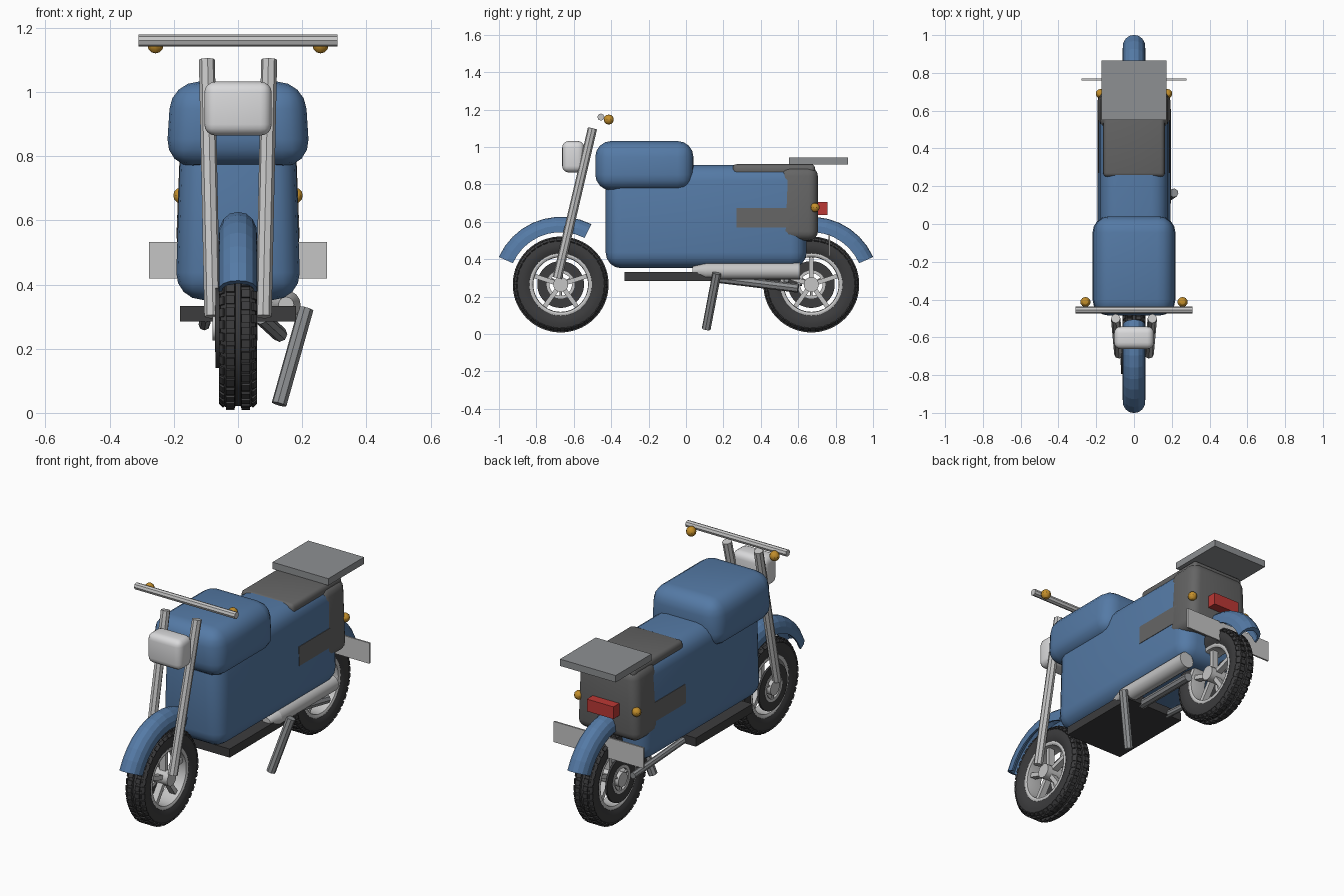
import bpy, bmesh, math
from mathutils import Vector, Matrix

if "Cube" in bpy.data.objects:
    bpy.data.objects.remove(bpy.data.objects["Cube"])


def material(name, rgb):
    m = bpy.data.materials.new(name)
    m.diffuse_color = (*rgb, 1)
    m.use_nodes = True
    m.node_tree.nodes["Principled BSDF"].inputs["Base Color"].default_value = m.diffuse_color
    return m


BLUE = material("blue paint", (0.09, 0.195, 0.38))
RUBBER = material("dark rubber", (0.045, 0.045, 0.047))
SEAT = material("seat grey", (0.13, 0.13, 0.13))
STEEL = material("mid grey metal", (0.27, 0.28, 0.29))
CHROME = material("light metal", (0.56, 0.56, 0.56))
LAMP = material("lamp white", (0.7, 0.7, 0.71))
AMBER = material("amber", (0.56, 0.28, 0.025))
RED = material("red", (0.5, 0.04, 0.035))


def finish(bm, name, mat, smooth=True):
    bmesh.ops.recalc_face_normals(bm, faces=bm.faces[:])
    me = bpy.data.meshes.new(name)
    bm.to_mesh(me)
    bm.free()
    me.materials.append(mat)
    ob = bpy.data.objects.new(name, me)
    bpy.context.collection.objects.link(ob)
    if smooth:
        bpy.ops.object.select_all(action='DESELECT')
        ob.select_set(True)
        bpy.context.view_layer.objects.active = ob
        bpy.ops.object.shade_smooth_by_angle(angle=math.radians(30))
    return ob


def box(name, mat, w, y, z, bevel=0, top_w=None, segments=4):
    """Box of half width w (top_w at the top), between y and z limits."""
    bm = bmesh.new()
    bmesh.ops.create_cube(bm, size=1)
    for v in bm.verts:
        half = w if v.co.z < 0 or top_w is None else top_w
        v.co = (math.copysign(half, v.co.x), y[v.co.y > 0], z[v.co.z > 0])
    if bevel:
        bmesh.ops.bevel(bm, geom=bm.edges[:], offset=bevel, segments=segments,
                        profile=0.5, affect='EDGES', clamp_overlap=True)
    return finish(bm, name, mat, bool(bevel))


def add_rod(bm, a, b, r, sides, r2=None):
    a, b = Vector(a), Vector(b)
    rot = (b - a).to_track_quat('Z', 'Y').to_matrix().to_4x4()
    bmesh.ops.create_cone(bm, cap_ends=True, segments=sides, radius1=r,
                          radius2=r if r2 is None else r2, depth=(b - a).length,
                          matrix=Matrix.Translation((a + b) / 2) @ rot)


def rod(name, mat, a, b, r, sides=8, smooth=False):
    bm = bmesh.new()
    add_rod(bm, a, b, r, sides)
    return finish(bm, name, mat, smooth)


def ball(name, mat, loc, r):
    bm = bmesh.new()
    bmesh.ops.create_uvsphere(bm, u_segments=10, v_segments=6, radius=r,
                              matrix=Matrix.Translation(loc))
    return finish(bm, name, mat)


def sweep(name, mat, profile, cy, cz, a0=0, a1=360, steps=48, smooth=True):
    """Sweep a closed (x, radius) section about an axle parallel to x."""
    bm = bmesh.new()
    full = a1 - a0 == 360
    rings = []
    for i in range(steps if full else steps + 1):
        a = math.radians(a0 + (a1 - a0) * i / steps)
        rings.append([bm.verts.new((x, cy + r * math.cos(a), cz + r * math.sin(a)))
                      for x, r in profile])
    n = len(profile)
    for i in range(steps):
        p, q = rings[i], rings[(i + 1) % len(rings)]
        for k in range(n):
            bm.faces.new((p[k], p[(k + 1) % n], q[(k + 1) % n], q[k]))
    if not full:
        bm.faces.new(rings[0])
        bm.faces.new(rings[-1])
    return finish(bm, name, mat, smooth)


def mirrored(half):
    """Close a section given from the centre outwards on the +x side."""
    return half + [(-x, r) for x, r in reversed(half) if x > 0]


AXLE_Z = 0.265


def wheel(tag, cy):
    # tyre with a centre groove and raised tread blocks
    tyre = [(0.008, 0.243), (0.01, 0.25), (0.036, 0.249), (0.054, 0.235),
            (0.059, 0.212), (0.057, 0.185), (0.046, 0.163)]
    sweep(tag + "_tyre", RUBBER, mirrored(tyre), cy, AXLE_Z)
    bm = bmesh.new()
    for i in range(40):
        for side in (-1, 1):
            a = 2 * math.pi * (i + 0.25 * side) / 40
            rot = Matrix.Translation((0, cy, AXLE_Z)) @ Matrix.Rotation(a, 4, 'X')
            for x, r, tilt, w in ((0.024, 0.25, 0, 0.027), (0.049, 0.238, -0.75, 0.018)):
                bmesh.ops.create_cube(bm, size=1, matrix=rot
                                      @ Matrix.Translation((side * x, r, 0))
                                      @ Matrix.Rotation(side * tilt, 4, 'Z')
                                      @ Matrix.Diagonal((w, 0.012, 0.026, 1)))
    finish(bm, tag + "_tread", RUBBER, False)
    # rim, five spokes and hub
    sweep(tag + "_rim", CHROME, mirrored([(0.03, 0.158), (0.048, 0.168), (0.05, 0.158),
                                          (0.046, 0.148), (0.03, 0.146)]), cy, AXLE_Z)
    bm = bmesh.new()
    for i in range(5):
        a = math.radians(90 + 72 * i)
        bmesh.ops.create_cube(bm, size=1, matrix=Matrix.Translation((0.012, cy, AXLE_Z))
                              @ Matrix.Rotation(a, 4, 'X')
                              @ Matrix.Translation((0, 0.09, 0))
                              @ Matrix.Diagonal((0.035, 0.125, 0.024, 1)))
    finish(bm, tag + "_spokes", CHROME, False)
    rod(tag + "_hub", CHROME, (-0.08, cy, AXLE_Z), (0.06, cy, AXLE_Z), 0.04, 20, True)
    # brake disc and its carrier on the left
    sweep(tag + "_brake_disc", RUBBER, [(-0.07, 0.075), (-0.07, 0.125), (-0.058, 0.125),
                                        (-0.058, 0.075)], cy, AXLE_Z)
    sweep(tag + "_disc_carrier", CHROME, [(-0.072, 0.06), (-0.072, 0.076),
                                          (-0.058, 0.076), (-0.058, 0.06)], cy, AXLE_Z)
    for i in range(3):
        a = math.radians(30 + 120 * i)
        rod(tag + "_carrier_arm", CHROME, (-0.065, cy, AXLE_Z),
            (-0.065, cy + 0.068 * math.cos(a), AXLE_Z + 0.068 * math.sin(a)), 0.007, 6)


# wheels and arched fenders
fender = [(0, 0.362), (0.025, 0.357), (0.045, 0.34), (0.057, 0.315), (0.06, 0.28),
          (0.05, 0.28), (0.047, 0.305), (0.036, 0.325), (0, 0.34)]
section = fender + [(-x, r) for x, r in reversed(fender) if x > 0]
for tag, cy, a0, a1 in (("front", -0.67, 63, 156), ("rear", 0.67, 24, 117)):
    wheel(tag, cy)
    sweep(tag + "_fender", BLUE, section, cy, AXLE_Z, a0, a1, 9, False)

# bodywork
box("body", BLUE, 0.195, (-0.43, 0.645), (0.352, 0.905), 0.085, 0.177)
box("tank", BLUE, 0.225, (-0.485, 0.04), (0.768, 1.032), 0.085, 0.208)
box("tail", SEAT, 0.194, (0.50, 0.705), (0.50, 0.895), 0.05, 0.178)
box("seat", SEAT, 0.165, (0.25, 0.69), (0.853, 0.908), 0.02, 0.16, 3)
box("side_panel", SEAT, 0.1905, (0.27, 0.57), (0.57, 0.675), 0, 0.187)
box("floorboard", RUBBER, 0.18, (-0.33, 0.17), (0.285, 0.333))

# rear equipment
box("luggage_rack", STEEL, 0.172, (0.55, 0.865), (0.907, 0.945))
box("tail_lamp", RED, 0.082, (0.69, 0.757), (0.637, 0.705))
box("rear_plate", CHROME, 0.277, (0.761, 0.770), (0.418, 0.533))

# front fork, lamp and handlebar, with turn signals at both ends
for side, label in ((-1, "left"), (1, "right")):
    rod(label + "_fork", CHROME, (side * 0.097, -0.50, 1.10),
        (side * 0.08, -0.688, 0.30), 0.025)
    ball(label + "_front_signal", AMBER, (side * 0.257, -0.413, 1.147), 0.027)
    ball(label + "_rear_signal", AMBER, (side * 0.178, 0.69, 0.677), 0.025)
box("headlight", LAMP, 0.105, (-0.662, -0.543), (0.864, 1.032), 0.035)
rod("handlebar", CHROME, (-0.31, -0.455, 1.16), (0.31, -0.455, 1.16), 0.019)

# exhaust with a tapered nose
bm = bmesh.new()
add_rod(bm, (0.15, 0.11, 0.337), (0.15, 0.61, 0.337), 0.045, 16)
add_rod(bm, (0.15, 0.035, 0.337), (0.15, 0.11, 0.337), 0.024, 16, 0.045)
finish(bm, "exhaust", CHROME)

# kickstand and swing arms
rod("kickstand", STEEL, (0.212, 0.165, 0.325), (0.128, 0.108, 0.027), 0.024)
rod("right_swing_arm", STEEL, (0.07, 0.15, 0.30), (0.13, 0.60, 0.245), 0.024)
rod("left_swing_arm", STEEL, (-0.10, 0.15, 0.30), (-0.105, 0.62, 0.275), 0.018)
